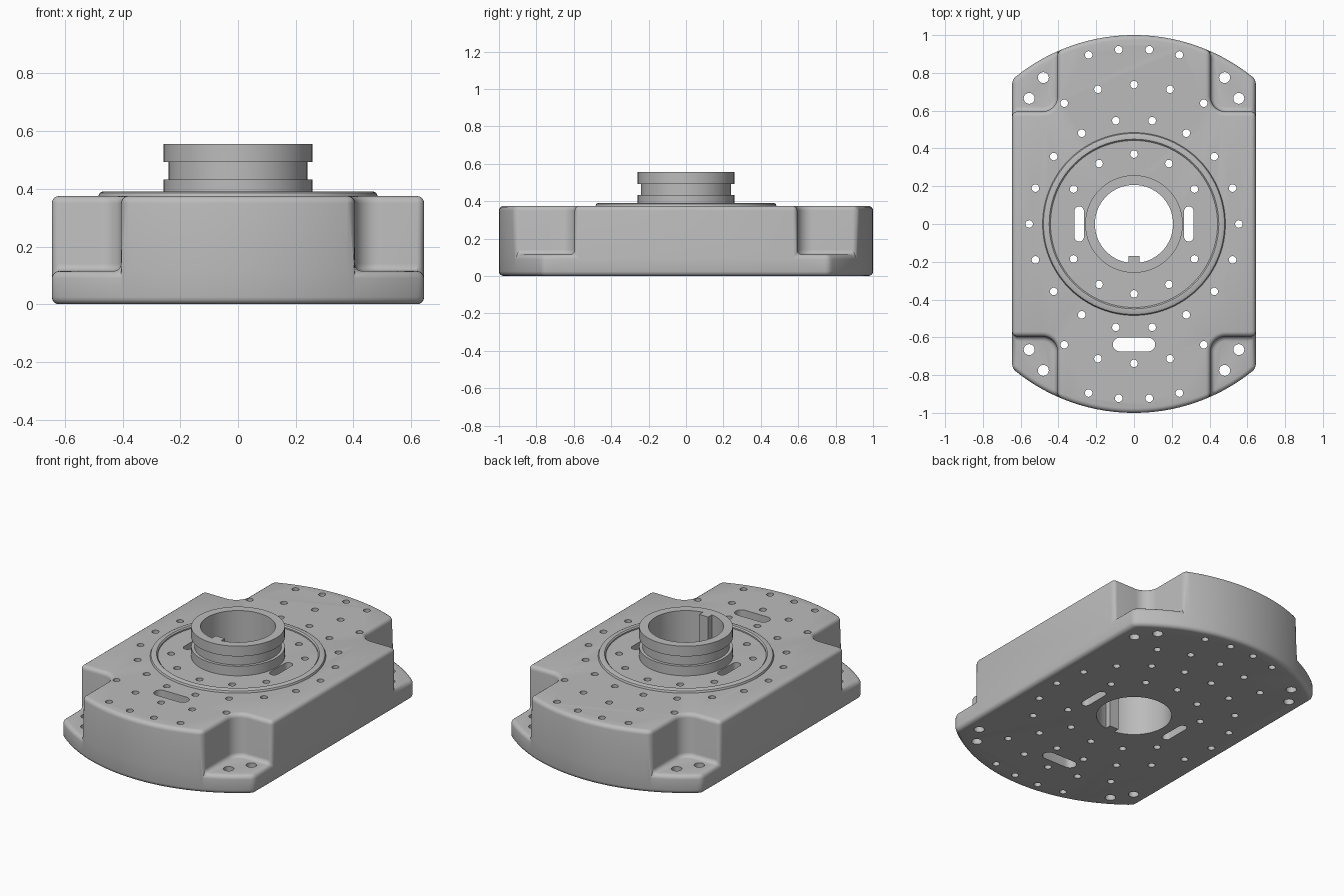
import bpy, bmesh
from math import sin, cos, pi, radians, asin, sqrt

cube = bpy.data.objects.get("Cube")
if cube:
    bpy.data.objects.remove(cube, do_unlink=True)

HALF_W, TOP, LEDGE = 0.645, 0.375, 0.115
NOTCH_X, NOTCH_Y, NOTCH_R = 0.405, 0.595, 0.08

grey = bpy.data.materials.new("Cast grey")
grey.use_nodes = True
grey.diffuse_color = (0.5, 0.5, 0.5, 1)
grey.node_tree.nodes["Principled BSDF"].inputs["Base Color"].default_value = grey.diffuse_color


def make_object(name, bm):
    bmesh.ops.remove_doubles(bm, verts=bm.verts, dist=1e-5)
    bmesh.ops.recalc_face_normals(bm, faces=bm.faces)
    mesh = bpy.data.meshes.new(name)
    bm.to_mesh(mesh)
    bm.free()
    mesh.materials.append(grey)
    obj = bpy.data.objects.new(name, mesh)
    bpy.context.collection.objects.link(obj)
    return obj


def activate(obj):
    bpy.ops.object.select_all(action='DESELECT')
    obj.select_set(True)
    bpy.context.view_layer.objects.active = obj


def cut(obj, cutter):
    mod = obj.modifiers.new("Cut", 'BOOLEAN')
    mod.operation, mod.solver, mod.object = 'DIFFERENCE', 'EXACT', cutter
    activate(obj)
    bpy.ops.object.modifier_apply(modifier=mod.name)


def flat(bm, pts, z):
    return bm.faces.new([bm.verts.new((x, y, z)) for x, y in pts])


def walls(bm, pts, z0, z1):
    for (x0, y0), (x1, y1) in zip(pts, pts[1:] + pts[:1]):
        bm.faces.new([bm.verts.new(p) for p in
                      ((x0, y0, z0), (x1, y1, z0), (x1, y1, z1), (x0, y0, z1))])


def prism(bm, pts, z0=-0.1, z1=0.7):
    flat(bm, pts, z0)
    flat(bm, pts, z1)
    walls(bm, pts, z0, z1)


def arc(cx, cy, r, a0, a1, n):
    return [(cx + r * cos(a0 + (a1 - a0) * i / n), cy + r * sin(a0 + (a1 - a0) * i / n))
            for i in range(n + 1)]


def slot(cx, cy, half_len, r, along_x):
    d = half_len - r
    pts = arc(d, 0, r, -pi / 2, pi / 2, 10) + arc(-d, 0, r, pi / 2, 3 * pi / 2, 10)
    return [(cx + x, cy + y) if along_x else (cx - y, cy + x) for x, y in pts]


def lathe(name, profile, closed, steps=96):
    bm = bmesh.new()
    verts = [bm.verts.new((r, 0, z)) for r, z in profile]
    pairs = list(zip(verts, verts[1:])) + ([(verts[-1], verts[0])] if closed else [])
    edges = [bm.edges.new(p) for p in pairs]
    bmesh.ops.spin(bm, geom=verts + edges, cent=(0, 0, 0), axis=(0, 0, 1),
                   angle=2 * pi, steps=steps)
    return make_object(name, bm)


# Housing outlines: full outline for the flange, notched outline above the ledges
a_corner = pi / 2 - asin(HALF_W)
a_notch = pi / 2 - asin(NOTCH_X)
corner_arc = arc(0, 0, 1, a_corner, a_notch, 8)
end_arc = arc(0, 0, 1, a_notch, pi / 2, 14)
inner = arc(NOTCH_X + NOTCH_R, NOTCH_Y + NOTCH_R, NOTCH_R, -pi / 2, -pi, 8)
full_q = [(HALF_W, NOTCH_Y)] + corner_arc + end_arc[1:]
notch_q = [(HALF_W, NOTCH_Y)] + inner + end_arc
pocket_q = [(HALF_W, NOTCH_Y)] + corner_arc + inner[::-1]


def whole(q):
    half = q + [(-x, y) for x, y in q[-2::-1]]
    return half + [(-x, -y) for x, y in half]


bm = bmesh.new()
flat(bm, whole(full_q), 0)
walls(bm, whole(full_q), 0, LEDGE)
walls(bm, whole(notch_q), LEDGE, TOP)
flat(bm, whole(notch_q), TOP)
for sx in (1, -1):
    for sy in (1, -1):
        flat(bm, [(x * sx, y * sy) for x, y in pocket_q], LEDGE)
bmesh.ops.remove_doubles(bm, verts=bm.verts, dist=1e-5)
bmesh.ops.recalc_face_normals(bm, faces=bm.faces)
# Drop the seam between coplanar walls, then round the real edges
seams = [e for e in bm.edges if e.calc_face_angle(0) < 0.001]
bmesh.ops.dissolve_edges(bm, edges=seams, use_verts=False)
sharp = [e for e in bm.edges if e.calc_face_angle(0) > radians(30)]
bmesh.ops.bevel(bm, geom=sharp, offset=0.025, segments=4, profile=0.5,
                affect='EDGES', clamp_overlap=False)
housing = make_object("housing", bm)

# Raised ring and grooved hub
ring = lathe("raised_ring", [(0.442, 0.365), (0.442, 0.383), (0.449, 0.39), (0.47, 0.39),
                             (0.479, 0.386), (0.484, 0.375), (0.484, 0.365)], True)
hub = lathe("hub", [(0, 0.36), (0.258, 0.36), (0.258, 0.433), (0.24, 0.433), (0.24, 0.493),
                    (0.258, 0.493), (0.258, 0.555), (0, 0.555)], False)

# Bore with a key left standing on the front side
bm = bmesh.new()
gap = asin(0.03 / 0.207)
bore_pts = arc(0, 0, 0.207, -pi / 2 + gap, 3 * pi / 2 - gap, 80)
prism(bm, bore_pts + [(-0.03, -0.17), (0.03, -0.17)])
bore = make_object("bore_cutter", bm)

# Bolt holes: (circle radius, angles from the y axis), mirrored to all quadrants
circles = [(0.927, (5, 15)), (0.738, (0, 15, 30)), (0.555, (10, 30, 50, 70, 90)),
           (0.37, (0, 30, 60))]
holes = {(round(sx * r * sin(radians(a)), 3) + 0.0, round(sy * r * cos(radians(a)), 3) + 0.0, 0.02)
         for r, angles in circles for a in angles for sx in (1, -1) for sy in (1, -1)}
holes |= {(sx * x, sy * y, 0.029) for x, y in ((0.48, 0.775), (0.555, 0.665))
          for sx in (1, -1) for sy in (1, -1)}
bm = bmesh.new()
for x, y, r in sorted(holes):
    prism(bm, arc(x, y, r, 0, 2 * pi, 20)[:-1])
for sx in (1, -1):
    prism(bm, slot(sx * 0.29, 0, 0.093, 0.025, False))
prism(bm, slot(0, -0.638, 0.112, 0.037, True))
hole_cutter = make_object("hole_cutter", bm)

cut(housing, bore)
cut(housing, hole_cutter)
cut(hub, bore)
for helper in (bore, hole_cutter):
    bpy.data.objects.remove(helper, do_unlink=True)

for obj in (housing, ring, hub):
    activate(obj)
    bpy.ops.object.shade_smooth_by_angle(angle=radians(30))
